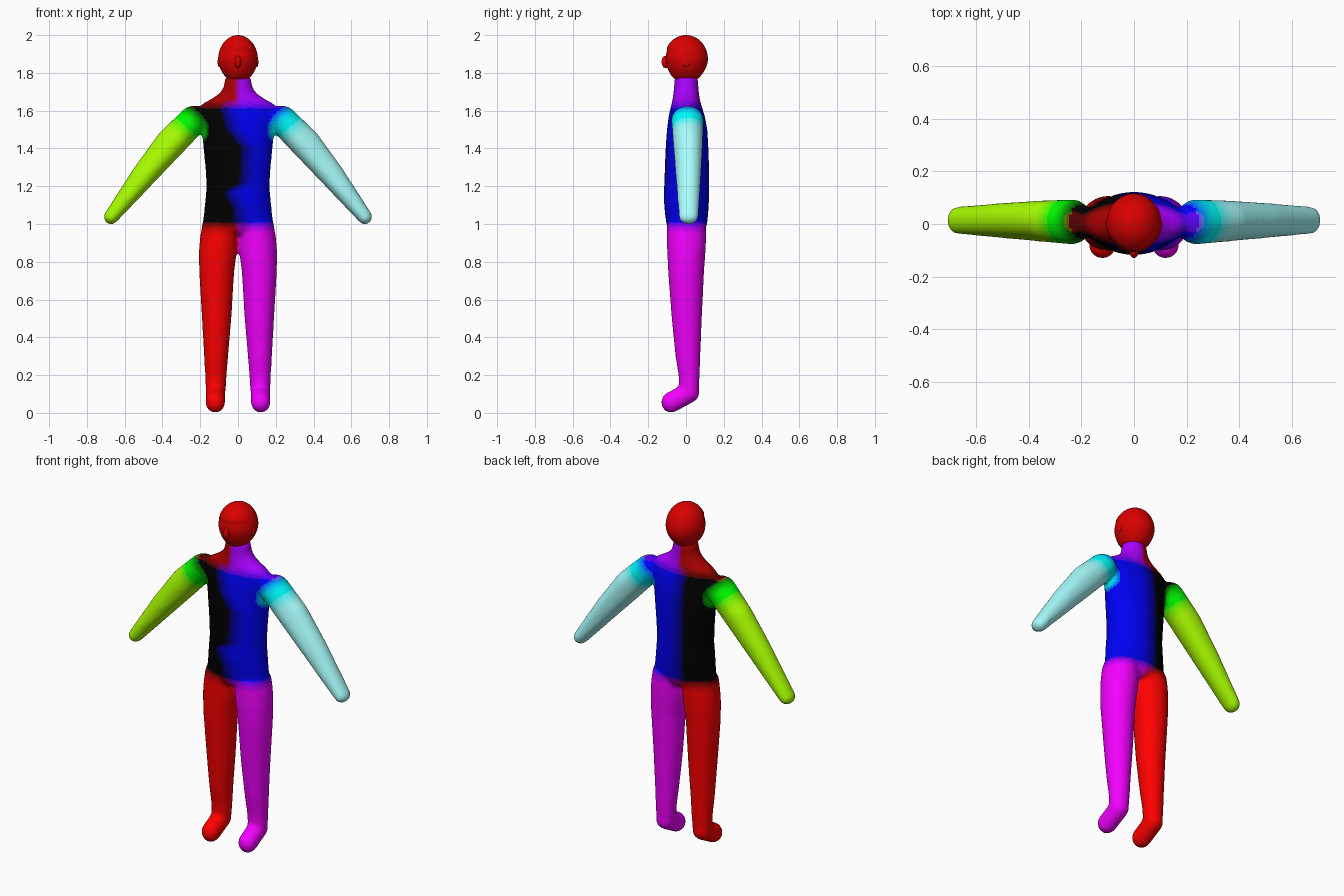
import bpy, bmesh, math
from mathutils import Matrix, Vector

if "Cube" in bpy.data.objects:
    bpy.data.objects.remove(bpy.data.objects["Cube"])


def interp(table, t):
    for (a, va), (b, vb) in zip(table, table[1:]):
        if t <= b:
            return va + (vb - va) * max(0, (t - a) / (b - a))
    return table[-1][1]


def step(a, b, t):
    t = min(1, max(0, (t - a) / (b - a)))
    return t * t * (3 - 2 * t)


def mix(a, b, t):
    return tuple(p + (q - p) * t for p, q in zip(a, b))


def material(col):
    col = tuple(round(c * 10) / 10 for c in col)
    name = "paint_%.1f_%.1f_%.1f" % col
    m = bpy.data.materials.get(name)
    if not m:
        m = bpy.data.materials.new(name)
        m.diffuse_color = (*col, 1)
        m.use_nodes = True
        m.node_tree.nodes["Principled BSDF"].inputs["Base Color"].default_value = m.diffuse_color
    return m


def loft(bm, rings, n=32):
    # ring: z, centre x, half width, front y, back y
    loops = []
    for z, cx, rx, y0, y1 in rings:
        loops.append([bm.verts.new((cx + rx * math.cos(2 * math.pi * i / n),
                                    (y0 + y1) / 2 + (y1 - y0) / 2 * math.sin(2 * math.pi * i / n), z))
                      for i in range(n)])
    for a, b in zip(loops, loops[1:]):
        for i in range(n):
            j = (i + 1) % n
            bm.faces.new((a[i], a[j], b[j], b[i]))
    bm.faces.new(loops[0][::-1])
    bm.faces.new(loops[-1])


def ball(bm, c, r, seg=32):
    m = Matrix.Translation(c) @ Matrix.Diagonal((*r, 1))
    return bmesh.ops.create_uvsphere(bm, u_segments=seg, v_segments=seg // 2, radius=1, matrix=m)["verts"]


def hull(bm, balls):
    # smooth limb wrapped around a chain of balls
    tmp = bmesh.new()
    for c, r in balls:
        ball(tmp, c, r)
    res = bmesh.ops.convex_hull(tmp, input=tmp.verts[:])
    junk = {v for v in res["geom_interior"] + res["geom_unused"] if isinstance(v, bmesh.types.BMVert)}
    bmesh.ops.delete(tmp, geom=list(junk), context='VERTS')
    # keep only hull faces
    pts = [v.co.copy() for v in tmp.verts]
    tmp.free()
    vs = [bm.verts.new(p) for p in pts]
    out = bmesh.ops.convex_hull(bm, input=vs)
    bmesh.ops.delete(bm, geom=[v for v in vs if v.is_valid and not v.link_faces], context='VERTS')


def add_object(name, bm):
    bmesh.ops.recalc_face_normals(bm, faces=bm.faces[:])
    me = bpy.data.meshes.new(name)
    bm.to_mesh(me)
    bm.free()
    ob = bpy.data.objects.new(name, me)
    bpy.context.collection.objects.link(ob)
    return ob


def shade(me):
    for p in me.polygons:
        p.use_smooth = True


# torso and neck
bm = bmesh.new()
torso = [(.945, .10, -.07, .08), (.97, .16, -.095, .1), (1.0, .188, -.104, .112), (1.06, .18, -.112, .118),
         (1.13, .173, -.118, .122), (1.2, .167, -.116, .122), (1.3, .173, -.112, .122),
         (1.4, .183, -.108, .119), (1.5, .193, -.101, .113), (1.57, .205, -.092, .1),
         (1.615, .205, -.082, .086), (1.64, .185, -.075, .078), (1.66, .145, -.071, .073),
         (1.69, .1, -.067, .069), (1.72, .078, -.064, .066), (1.78, .066, -.061, .064)]
loft(bm, [(z, 0, rx, a, b) for z, rx, a, b in torso])

# legs, feet and arms
leg = [(.08, .119, .04, -.01, .05), (.13, .118, .054, -.036, .068), (.2, .117, .057, -.04, .073),
       (.3, .116, .064, -.056, .076), (.5, .113, .078, -.076, .084), (.75, .113, .093, -.095, .096),
       (.86, .106, .101, -.1, .104), (.93, .101, .1, -.101, .107), (1.0, .095, .094, -.101, .107)]
for s in (-1, 1):
    loft(bm, [(z, s * cx, rx, a, b) for z, cx, rx, a, b in leg])
    hull(bm, [((s * .119, .018, .108), (.053, .053, .055)),
              ((s * .12, -.079, .056), (.052, .053, .056))])
    hull(bm, [((s * x, y, z), (r, ry, r)) for x, y, z, r, ry in
              [(.235, .008, 1.55, .077, .086), (.36, .016, 1.43, .077, .073),
               (.5, .016, 1.26, .063, .064), (.672, .014, 1.037, .039, .052)]])
raw = add_object("body_raw", bm)

# fuse the parts into one soft skin
mod = raw.modifiers.new("fuse", 'REMESH')
mod.mode = 'VOXEL'
mod.voxel_size = .011
mod = raw.modifiers.new("soften", 'SMOOTH')
mod.factor = .5
mod.iterations = 8
bpy.context.view_layer.update()
dg = bpy.context.evaluated_depsgraph_get()
skin = bpy.data.meshes.new_from_object(raw.evaluated_get(dg))
bpy.data.objects.remove(raw)
body = bpy.data.objects.new("body", skin)
bpy.context.collection.objects.link(body)
shade(skin)

# painted zones
H = .42
FRONT = [(1.0, .02), (1.08, .01), (1.17, -.03), (1.22, .05), (1.4, .06), (1.5, -.02), (1.6, -.05)]
AXIS = Vector((.652, -.758))


def paint(p):
    x, y, z = p
    edge = mix((interp(FRONT, z),), (-.02,), step(-.05, .05, y))[0]
    right = x > 0
    col = mix((0, 0, 0), (0, 0, .9), step(edge - .06, edge + .07, x))
    side = step(-.02, .02, x)
    col = mix(col, mix((H, 0, 0), (H, 0, 1), side), step(1.6, 1.67, z))
    q = Vector((abs(x) - .2, z - 1.6))
    d = q.dot(AXIS)
    off = abs(q.x * .758 + q.y * .652)
    w = step(0, .09, d) * (1 - step(.09, .13, off)) * step(.14, .2, abs(x))
    arm = mix((0, 1, 1) if right else (0, 1, 0), (H, 1, 1) if right else (H, 1, 0), step(.09, .2, d))
    col = mix(col, arm, w)
    if abs(x) < .3:
        col = mix(col, mix((.95, 0, 0), (.9, 0, 1), step(-.005, .005, x)), 1 - step(.94, 1.02, z))
    return col


skin.materials.clear()
slots = {}
for poly in skin.polygons:
    m = material(paint(poly.center))
    if m.name not in slots:
        slots[m.name] = len(slots)
        skin.materials.append(m)
    poly.material_index = slots[m.name]

# egg-shaped head with a slightly sunken face
red = material((.7, 0, 0))
bm = bmesh.new()
for v in ball(bm, (0, 0, 0), (1, 1, 1), 64):
    x, y, z = v.co
    taper = 1 - .14 * max(0, -z) ** 1.5
    v.co = (x * .105 * taper, y * .116 * taper, 1.872 + z * .128)
    if y < 0 and v.co.z < 1.925:
        v.co.y += .008 * step(.3, .5, -y) * step(1.76, 1.85, v.co.z)
head = add_object("head", bm)

# nose and ears
parts = [head]
for name, c, r in [("nose", (0, -.107, 1.858), (.017, .022, .033)),
                   ("ear_left", (.099, 0, 1.858), (.009, .018, .028)),
                   ("ear_right", (-.099, 0, 1.858), (.009, .018, .028))]:
    bm = bmesh.new()
    ball(bm, c, r, 24)
    parts.append(add_object(name, bm))
for ob in parts:
    ob.data.materials.append(red)
    shade(ob.data)
